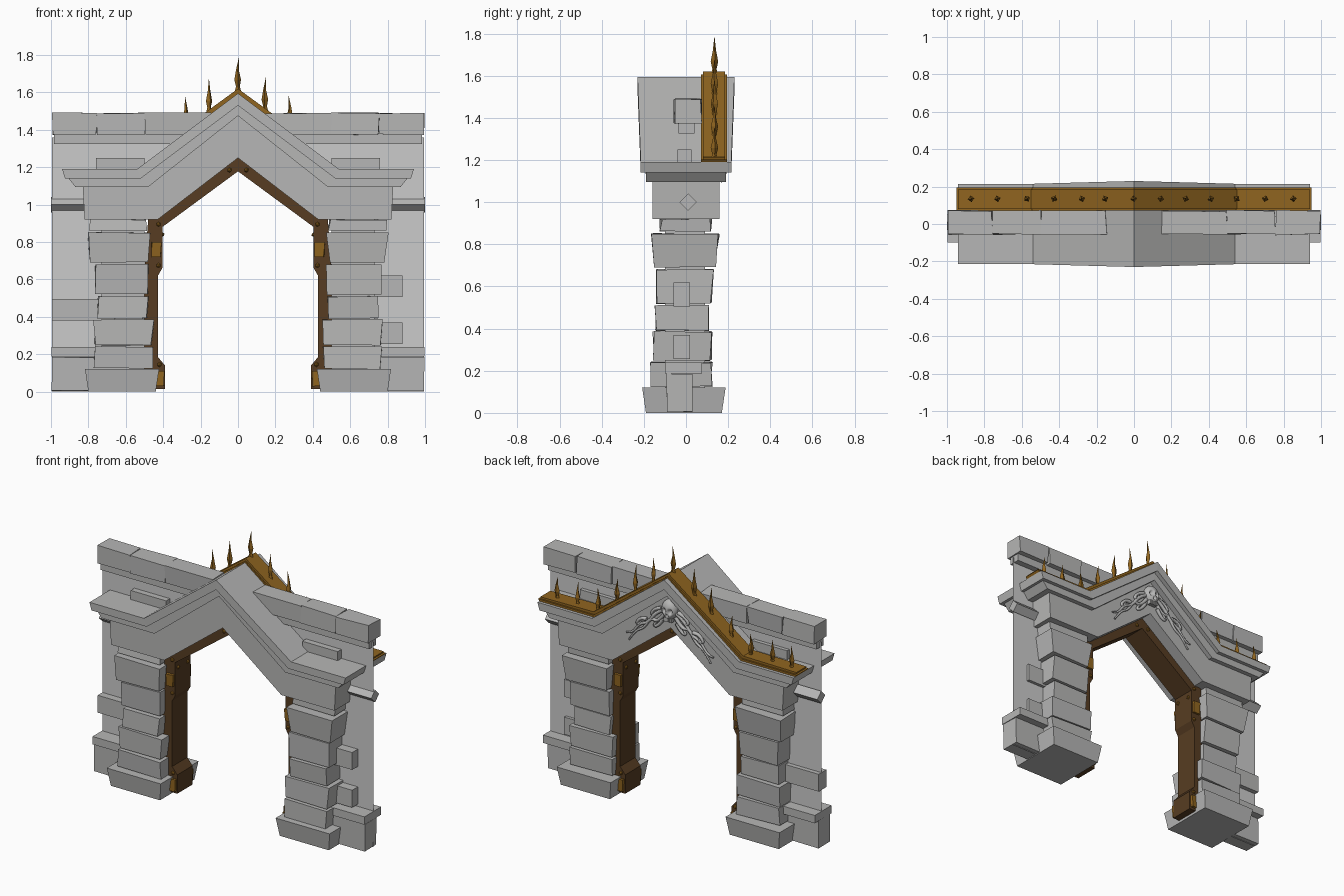
import bpy, bmesh, math, random
from mathutils import Vector, Matrix

if "Cube" in bpy.data.objects:
    bpy.data.objects.remove(bpy.data.objects["Cube"])
random.seed(4)

def material(name, col):
    m = bpy.data.materials.new(name)
    m.diffuse_color = (*col, 1)
    m.use_nodes = True
    m.node_tree.nodes["Principled BSDF"].inputs["Base Color"].default_value = m.diffuse_color
    return m

GOLD = material("gold", (0.28, 0.13, 0.014))
BROWN = material("bronze", (0.095, 0.046, 0.016))
STONE = material("dark_stone", (0.47, 0.47, 0.465))

def finish(name, bm, mat=STONE, smooth=False):
    bmesh.ops.recalc_face_normals(bm, faces=bm.faces)
    for f in bm.faces:
        f.smooth = smooth
    me = bpy.data.meshes.new(name)
    bm.to_mesh(me)
    bm.free()
    ob = bpy.data.objects.new(name, me)
    bpy.context.collection.objects.link(ob)
    if mat:
        me.materials.append(mat)
    return ob

def block(name, x, y, z, top=0.0, jit=0.0, mat=STONE):
    """Box from ranges; top grows (+) or shrinks (-) the upper face; jit roughens it."""
    bm = bmesh.new()
    bmesh.ops.create_cube(bm, size=1)
    lo, hi = Vector((min(x), y[0], z[0])), Vector((max(x), y[1], z[1]))
    for v in bm.verts:
        g = top if v.co.z > 0 else 0
        p = Vector([lo[i] + (hi[i] - lo[i]) * (v.co[i] + 0.5) for i in range(3)])
        p.x += math.copysign(g, v.co.x)
        p.y += math.copysign(g, v.co.y)
        v.co = p + Vector([random.uniform(-jit, jit) for _ in range(2)] + [random.uniform(-jit, jit) / 2])
    return finish(name, bm, mat)

def arch(name, low, up, y0, y1, mat=STONE, bulge=0.0):
    """Symmetric arch strip from matching right-half lower and upper (x, z) lines ending at x = 0."""
    full = lambda h: [(-x, z) for x, z in h[:-1]] + h[::-1]
    low, up = full(low), full(up)
    bm = bmesh.new()
    secs = []
    for (xl, zl), (xu, zu) in zip(low, up):
        b = bulge if abs(xl) < 0.1 else 0
        secs.append([bm.verts.new(c) for c in ((xl, y0 - b, zl), (xl, y1 + b, zl),
                                               (xu, y1 + b, zu), (xu, y0 - b, zu))])
    for a, b in zip(secs, secs[1:]):
        for i in range(4):
            j = (i + 1) % 4
            bm.faces.new((a[i], a[j], b[j], b[i]))
    bm.faces.new(secs[0])
    bm.faces.new(secs[-1])
    return finish(name, bm, mat)

# Stone gable and its two cornice layers
arch("gable_band", [(0.82, 0.92), (0.43, 0.92), (0, 1.25)],
     [(0.83, 1.10), (0.49, 1.10), (0, 1.48)], -0.16, 0.16)
arch("cornice_lower", [(0.87, 1.095), (0.48, 1.095), (0, 1.475)],
     [(0.91, 1.145), (0.52, 1.145), (0, 1.535)], -0.19, 0.19, bulge=0.01)
arch("cornice_upper", [(0.925, 1.14), (0.52, 1.14), (0, 1.53)],
     [(0.94, 1.19), (0.54, 1.19), (0, 1.595)], -0.215, 0.215, bulge=0.015)

# Gold crest along the back of the roof, with spikes
arch("gold_crest", [(0.93, 1.185), (0.54, 1.185), (0, 1.59)],
     [(0.94, 1.215), (0.55, 1.22), (0, 1.62)], 0.08, 0.185, GOLD)
arch("gold_crest_base", [(0.94, 1.19), (0.54, 1.19), (0, 1.592)],
     [(0.95, 1.203), (0.545, 1.203), (0, 1.605)], 0.072, 0.195, GOLD)

def spike(x, z, h):
    bm = bmesh.new()
    prev = None
    lean = random.uniform(-0.008, 0.008)
    turn = random.uniform(0, 1.5)
    for r, t in ((0.016, 0), (0.010, 0.12), (0.018, 0.32), (0.008, 0.6)):
        ring = [bm.verts.new((x + lean * t + r * math.cos(turn + a * math.pi / 2),
                              0.135 + r * math.sin(turn + a * math.pi / 2), z + h * t)) for a in range(4)]
        if prev:
            for a in range(4):
                bm.faces.new((prev[a], prev[(a + 1) % 4], ring[(a + 1) % 4], ring[a]))
        prev = ring
    tip = bm.verts.new((x - lean, 0.135, z + h))
    for a in range(4):
        bm.faces.new((prev[a], prev[(a + 1) % 4], tip))
    finish("crest_spike", bm, GOLD)

for x in (-0.87, -0.73, -0.57, -0.43, -0.28, -0.155, 0, 0.145, 0.275, 0.41, 0.55, 0.70, 0.85):
    spike(x, max(1.21, 1.61 - 0.73 * abs(x)), 0.18 if abs(x) < 0.3 else 0.15)

# Bronze lining of the opening
arch("opening_lining",
     [(0.39, 0.015), (0.39, 0.14), (0.428, 0.185), (0.428, 0.62), (0.405, 0.66), (0.405, 0.88), (0, 1.178)],
     [(0.5, 0.015), (0.5, 0.14), (0.5, 0.185), (0.5, 0.62), (0.5, 0.66), (0.48, 0.925), (0, 1.27)],
     -0.08, 0.08, BROWN)

def rivet(x, y, z):
    bm = bmesh.new()
    bmesh.ops.create_icosphere(bm, subdivisions=1, radius=0.013, matrix=Matrix.Translation((x, y, z)))
    finish("rivet", bm, GOLD)

# Pillar courses: x range, y range, z range, growth at top
COURSES = [((0.44, 0.80), (-0.19, 0.17), (0.0, 0.12), -0.018),
           ((0.455, 0.765), (-0.165, 0.12), (0.125, 0.24), -0.005),
           ((0.46, 0.765), (-0.15, 0.12), (0.25, 0.385), 0.004),
           ((0.485, 0.745), (-0.14, 0.105), (0.39, 0.51), -0.004),
           ((0.48, 0.76), (-0.135, 0.12), (0.52, 0.68), 0.006),
           ((0.485, 0.785), (-0.145, 0.14), (0.69, 0.85), 0.015),
           ((0.49, 0.79), (-0.12, 0.12), (0.86, 0.92), 0.0)]

for s in (-1, 1):
    side = lambda a, b: (s * a, s * b)
    block("pillar_core", side(0.5, 0.73), (-0.1, 0.09), (0.01, 0.93))
    for xr, yr, zr, g in COURSES:
        block("pillar_stone", side(*xr), yr, zr, g, 0.007 if zr[0] else 0.0)

    # Thin, paler wall behind the pillars, with coping on top
    bm = bmesh.new()
    bm.faces.new([bm.verts.new((s * x, 0, z)) for x, z in
                  ((0.6, 0), (0.995, 0), (0.995, 1.36), (0.28, 1.36), (0.6, 1.1))])
    finish("wall_panel", bm, None)
    block("coping_ledge", side(0.24, 0.985), (-0.035, 0.04), (1.325, 1.39))
    for a, b in ((0.15, 0.495), (0.5, 0.755), (0.76, 0.995)):
        block("coping_stone", side(a, b), (-0.055, 0.07), (1.375, 1.49), 0, 0.006)
    block("shoulder_stone", side(0.5, 0.76), (-0.04, 0.025), (1.18, 1.25))

    # Wall details: diamond rail, plinth and its cap
    bm = bmesh.new()
    bmesh.ops.create_cube(bm, size=0.058, matrix=Matrix.Translation((s * 0.89, 0.01, 1.0))
                          @ Matrix.Rotation(math.pi / 4, 4, 'X') @ Matrix.Diagonal((0.22 / 0.058, 1, 1, 1)))
    finish("diamond_rail", bm)
    block("plinth", side(0.7, 0.995), (-0.09, 0.03), (0.005, 0.185), 0, 0.003)
    block("plinth_cap", side(0.7, 0.998), (-0.1, 0.075), (0.188, 0.24))

    # Gold hinge plates and rivets on both faces of the lining
    for y in (-0.082, 0.082):
        for x, z0, z1 in ((0.435, 0.72, 0.80), (0.42, 0.03, 0.11)):
            block("gold_plate", side(x - 0.022, x + 0.025), (y - 0.014, y + 0.014), (z0, z1), -0.003, 0.003, GOLD)
        for x, z in ((0.045, 1.185), (0.425, 0.895), (0.425, 0.675), (0.42, 0.145)):
            rivet(s * x, y, z)
    for y in (-0.05, 0.05):
        rivet(s * 0.405, y, 0.84)

# Odd bricks set into the wall
block("wall_brick", (0.72, 0.88), (-0.06, 0.02), (0.505, 0.62))
block("wall_brick", (0.72, 0.88), (-0.06, 0.02), (0.255, 0.37))
block("wall_brick", (-0.995, -0.7), (-0.05, 0.03), (0.38, 0.495))

# Carved skull on the back of the gable: eye and nose hollows pushed in
bm = bmesh.new()
bmesh.ops.create_icosphere(bm, subdivisions=4, radius=1)
for v in bm.verts:
    p = v.co.copy()
    if p.z < -0.2:
        p.x *= 1 + 0.45 * (p.z + 0.2)
    if p.y > 0:
        for cx, cz, r in ((-0.38, 0.0, 0.3), (0.38, 0.0, 0.3), (0, -0.42, 0.16)):
            d = math.hypot(p.x - cx, p.z - cz)
            if d < r:
                p.y -= 0.5 * (1 - (d / r) ** 2)
    v.co = Vector((p.x * 0.055, 0.165 + p.y * 0.045, 1.375 + p.z * 0.068))
finish("carved_skull", bm, smooth=True)
for i in range(-2, 3):
    block("skull_tooth", (i * 0.012 - 0.005, i * 0.012 + 0.005), (0.165, 0.195), (1.302, 1.328))

# Carved scrolls following the gable; points are (distance along, offset)
SCROLLS = [[(0.04, 0.03), (0.10, 0.045), (0.16, 0.0), (0.22, 0.03), (0.28, -0.01), (0.32, 0.02)],
           [(0.04, 0.0), (0.09, -0.03), (0.14, 0.03), (0.19, -0.02), (0.25, 0.0), (0.30, -0.04)],
           [(0.06, 0.05), (0.11, 0.075), (0.14, 0.05), (0.11, 0.03), (0.10, 0.05)],
           [(0.17, 0.03), (0.21, 0.065), (0.25, 0.045), (0.22, 0.02), (0.21, 0.045)],
           [(0.05, -0.03), (0.08, -0.055), (0.12, -0.04), (0.10, -0.015), (0.08, -0.03)]]
for s in (-1, 1):
    for pts in SCROLLS:
        cu = bpy.data.curves.new("scroll", 'CURVE')
        cu.dimensions = '3D'
        cu.bevel_depth = 0.011
        cu.bevel_resolution = 1
        cu.resolution_u = 5
        cu.use_fill_caps = True
        cu.materials.append(STONE)
        sp = cu.splines.new('NURBS')
        sp.points.add(len(pts) - 1)
        sp.order_u = 3
        sp.use_endpoint_u = True
        for i, (t, o) in enumerate(pts):
            sp.points[i].co = (s * t, 0.168, 1.365 - 0.76 * t + o, 1)
            sp.points[i].radius = 1.2 - 0.7 * i / (len(pts) - 1)
        tmp = bpy.data.objects.new("scroll_path", cu)
        me = bpy.data.meshes.new_from_object(tmp)
        bpy.data.objects.remove(tmp)
        bpy.context.collection.objects.link(bpy.data.objects.new("carved_scroll", me))
